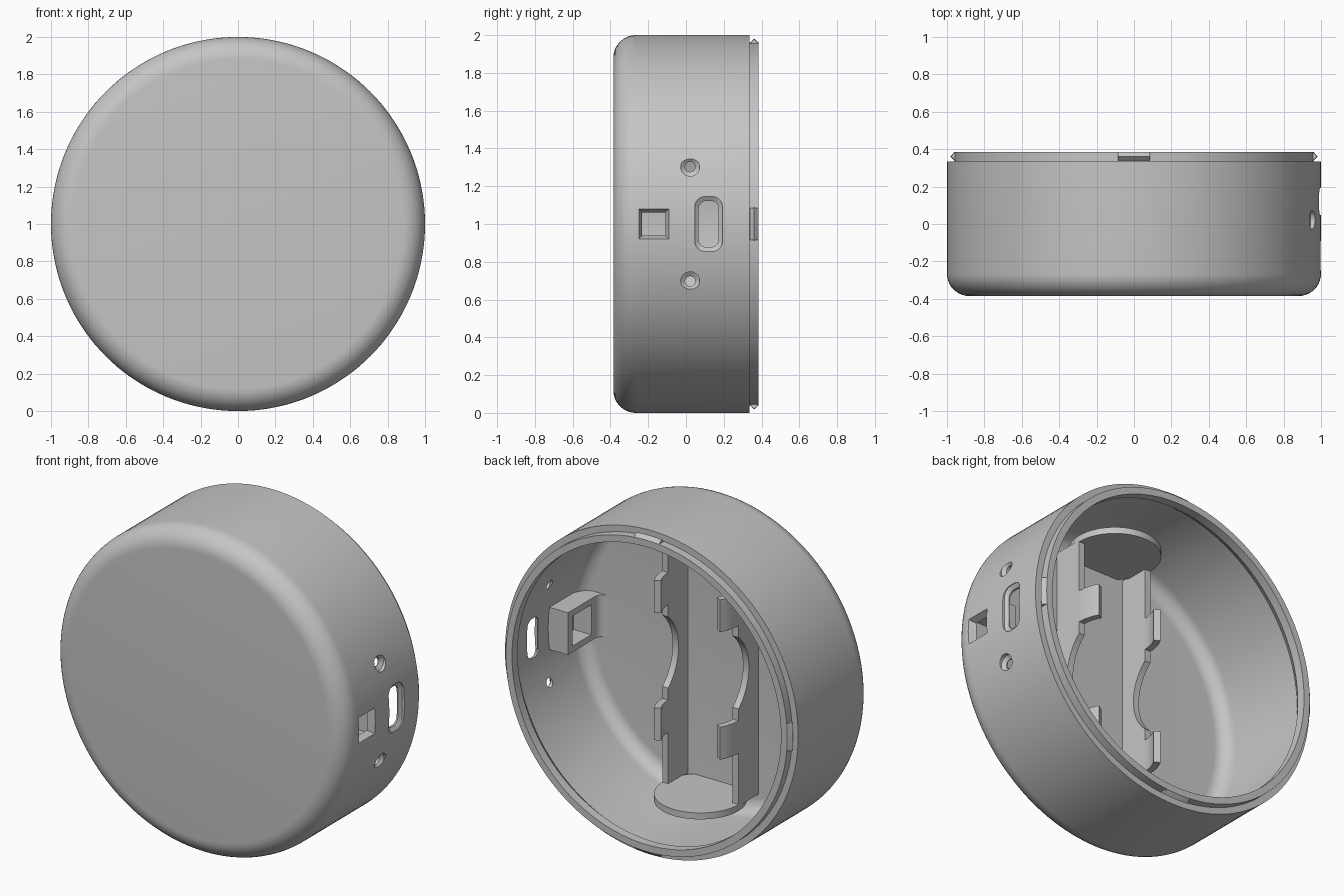
import bpy, bmesh
from math import sin, cos, pi, radians, sqrt

cube = bpy.data.objects.get("Cube")
if cube:
    bpy.data.objects.remove(cube, do_unlink=True)

GREY = (0.56, 0.56, 0.56, 1)
grey = bpy.data.materials.new("plain grey")
grey.use_nodes = True
grey.diffuse_color = GREY
grey.node_tree.nodes["Principled BSDF"].inputs["Base Color"].default_value = GREY

CZ = 1.0                        # height of the cup axis
WALL_R = 0.965                  # inner radius of the thin wall
FLOOR = -0.35                   # inner face of the front wall
ROOT = FLOOR - 0.02             # depth to which inner parts are embedded
CELL_X, CELL_Y = 0.01, -0.155   # axis of the cell cradle
R_IN, R_OUT = 0.22, 0.26


def finish(name, bm):
    bmesh.ops.recalc_face_normals(bm, faces=bm.faces)
    mesh = bpy.data.meshes.new(name)
    bm.to_mesh(mesh)
    bm.free()
    mesh.materials.append(grey)
    ob = bpy.data.objects.new(name, mesh)
    bpy.context.collection.objects.link(ob)
    return ob


def loft(name, rings):
    """Solid skinned through rings of equal point count; heights are relative to the axis."""
    bm = bmesh.new()
    vs = [[bm.verts.new((x, y, z + CZ)) for x, y, z in ring] for ring in rings]
    n = len(vs[0])
    for a, b in zip(vs, vs[1:]):
        for i in range(n):
            j = (i + 1) % n
            bm.faces.new((a[i], a[j], b[j], b[i]))
    bm.faces.new(vs[0])
    bm.faces.new(vs[-1][::-1])
    return finish(name, bm)


def smooth(ob):
    bpy.ops.object.select_all(action='DESELECT')
    ob.select_set(True)
    bpy.context.view_layer.objects.active = ob
    bpy.ops.object.shade_smooth_by_angle(angle=radians(30))


def cut(ob, cutters):
    bpy.context.view_layer.objects.active = ob
    for c in cutters:
        mod = ob.modifiers.new("cut", 'BOOLEAN')
        mod.operation, mod.solver, mod.object = 'DIFFERENCE', 'EXACT', c
        bpy.ops.object.modifier_apply(modifier=mod.name)


def arc(cx, cy, r, a0, a1, n):
    return [(cx + r * cos(radians(a0 + (a1 - a0) * i / n)),
             cy + r * sin(radians(a0 + (a1 - a0) * i / n))) for i in range(n + 1)]


# Cup: revolved thin wall with rounded front edge and an inset rear lip
profile = [(0, -0.385)] + arc(0.88, -0.265, 0.12, -90, 0, 10)
profile += [(1, 0.335), (0.96, 0.335), (0.96, 0.385), (0.918, 0.385), (0.918, 0.33), (WALL_R, 0.27)]
profile += arc(0.88, -0.265, 0.085, 0, -90, 8) + [(0, FLOOR)]
bm = bmesh.new()
pv = [bm.verts.new((r, y, CZ)) for r, y in profile]
pe = [bm.edges.new(p) for p in zip(pv, pv[1:])]
bmesh.ops.spin(bm, geom=pv + pe, cent=(0, 0, CZ), axis=(0, 1, 0), angle=2 * pi, steps=144)
bmesh.ops.remove_doubles(bm, verts=bm.verts, dist=1e-5)
cup = finish("cup", bm)

# Hollow block behind the square window, filleted into the front wall
outline = [(0.9, ROOT), (0.97, -0.25), (0.97, -0.035), (0.83, -0.035)]
outline += arc(0.78, FLOOR + 0.05, 0.05, 0, -90, 6) + [(0.78, ROOT)]
block = loft("window_block", [[(x, y, z) for x, y in outline] for z in (-0.13, 0.13)])


# Cutters for the side openings
def square(x, h):
    cy = -0.17
    return [(x, cy - h, -h), (x, cy + h, -h), (x, cy + h, h), (x, cy - h, h)]


def slot(x, half_w, half_h, r):
    pts = []
    for sy, sz, a in ((1, 1, 0), (-1, 1, 90), (-1, -1, 180), (1, -1, 270)):
        pts += arc(0.12 + sy * (half_w - r), sz * (half_h - r), r, a, a + 90, 6)
    return [(x, y, z) for y, z in pts]


def disc(x, z, r):
    return [(x, y, h) for y, h in arc(0.022, z, r, 0, 345, 23)]


window = loft("window_cutter", [square(1.05, 0.08), square(1.0, 0.08), square(0.955, 0.062),
                                square(0.95, 0.092), square(0.7, 0.092)])
port = loft("port_cutter", [slot(1.05, 0.073, 0.146, 0.055), slot(0.985, 0.073, 0.146, 0.055),
                            slot(0.97, 0.053, 0.122, 0.04), slot(0.8, 0.053, 0.122, 0.04)])
screws = [loft("screw_cutter", [disc(1.05, z, 0.05), disc(0.945, z, 0.05),
                                disc(0.928, z, 0.027), disc(0.75, z, 0.027)])
          for z in (-0.303, 0.303)]
cutters = [window, port] + screws
cut(cup, cutters)
cut(block, [window])
for c in cutters:
    bpy.data.objects.remove(c, do_unlink=True)
smooth(cup)
smooth(block)

# Four snap ridges around the lip
for k in range(4):
    rings = []
    for i in range(9):
        a = k * pi / 2 + (i / 4 - 1) * 0.088
        rings.append([(r * cos(a), y, r * sin(a))
                      for r, y in ((0.95, 0.337), (0.958, 0.337), (0.982, 0.361),
                                   (0.96, 0.385), (0.95, 0.385))])
    smooth(loft("snap_ridge", rings))

# Cell cradle: two scalloped rails, each with two curved clips
half = 0.22
scallop_r = 0.29
rise = sqrt(scallop_r ** 2 - half ** 2)
a_half = 49.3
scallop = arc(0, CELL_Y + rise, scallop_r, -90 - a_half, -90 + a_half, 16)
outline = [(0.82, CELL_Y), (0.82, ROOT), (-0.82, ROOT), (-0.82, CELL_Y)] + scallop
section = arc(0, CELL_Y, R_OUT, 0, 30, 6) + arc(0, CELL_Y, R_IN, 30, 0, 6)
for side, word in ((1, "left"), (-1, "right")):
    smooth(loft(word + "_rail", [[(CELL_X + side * x, y, z) for z, y in outline]
                                 for x in (R_IN, R_OUT)]))
    for z in (-0.393, 0.393):
        smooth(loft(word + "_clip", [[(CELL_X + side * x, y, z + dz) for x, y in section]
                                     for dz in (-0.1, 0.1)]))

# Round end plates of the cradle, trimmed at the front wall
for s, word in ((1, "top"), (-1, "bottom")):
    ring = [(x, max(y, ROOT)) for x, y in arc(CELL_X, CELL_Y, R_OUT, -47, 227, 40)]
    smooth(loft(word + "_end_plate", [[(x, y, s * z) for x, y in ring] for z in (0.81, 0.85)]))
